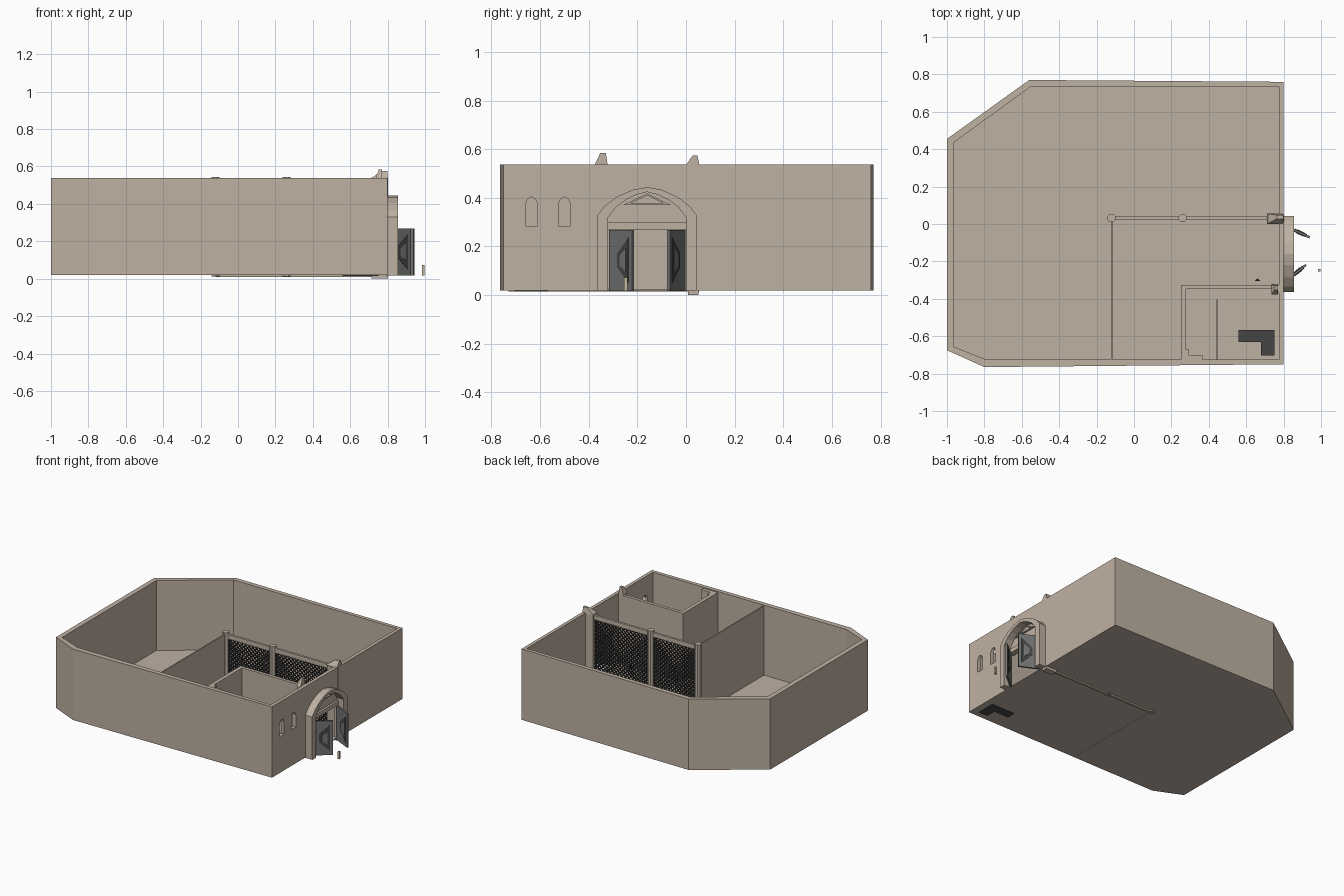
import bpy, bmesh, math
from mathutils import Matrix, Vector

if "Cube" in bpy.data.objects:
    bpy.data.objects.remove(bpy.data.objects["Cube"])

def material(name, rgb):
    m = bpy.data.materials.new(name)
    m.diffuse_color = (*rgb, 1)
    m.use_nodes = True
    m.node_tree.nodes["Principled BSDF"].inputs["Base Color"].default_value = m.diffuse_color
    return m

TAN = material("sandstone", (0.52, 0.44, 0.36))
GREY = material("door_grey", (0.17, 0.175, 0.175))
DARK = material("dark_panel", (0.06, 0.06, 0.06))
BLACK = material("lattice_black", (0.02, 0.02, 0.021))
SAND = material("pale_post", (0.55, 0.48, 0.33))

def finish(bm, name, mat):
    bmesh.ops.recalc_face_normals(bm, faces=bm.faces)
    me = bpy.data.meshes.new(name)
    bm.to_mesh(me)
    bm.free()
    me.materials.append(mat)
    ob = bpy.data.objects.new(name, me)
    bpy.context.collection.objects.link(ob)
    return ob

def place(p, axis, d):
    return (d, p[0], p[1]) if axis == 'X' else (p[0], d, p[1]) if axis == 'Y' else (p[0], p[1], d)

def prism(name, pts, axis, a, b, mat, slant=0.0):
    """Extrude a 2D outline along an axis; slant drags the raised points of the first end."""
    bm = bmesh.new()
    low = min(p[1] for p in pts)
    v0 = [bm.verts.new(place(p, axis, a + (slant if p[1] > low + 1e-4 else 0))) for p in pts]
    v1 = [bm.verts.new(place(p, axis, b)) for p in pts]
    bm.faces.new(v0)
    bm.faces.new(v1)
    for i in range(len(pts)):
        j = (i + 1) % len(pts)
        bm.faces.new((v0[i], v0[j], v1[j], v1[i]))
    return finish(bm, name, mat)

def box(name, x0, x1, y0, y1, z0, z1, mat):
    return prism(name, [(x0, y0), (x1, y0), (x1, y1), (x0, y1)], 'Z', z0, z1, mat)

def ring(name, outer, inner, axis, a, b, mat, closed=True):
    """Band between two matching outlines, extruded along an axis."""
    bm = bmesh.new()
    rows = [[bm.verts.new(place(p, axis, d)) for p in pts]
            for pts, d in ((outer, a), (outer, b), (inner, b), (inner, a))]
    n = len(outer)
    for i in range(n if closed else n - 1):
        j = (i + 1) % n
        for k in range(4):
            r, s = rows[k], rows[(k + 1) % 4]
            bm.faces.new((r[i], r[j], s[j], s[i]))
    if not closed:
        for e in (0, n - 1):
            bm.faces.new([r[e] for r in rows])
    return finish(bm, name, mat)

def cut(ob, cutter):
    mod = ob.modifiers.new("cut", 'BOOLEAN')
    mod.operation = 'DIFFERENCE'
    mod.solver = 'EXACT'
    mod.object = cutter
    bpy.context.view_layer.objects.active = ob
    bpy.ops.object.modifier_apply(modifier=mod.name)
    bpy.data.objects.remove(cutter)

# Outer wall and floor
outer = [(0.8, -0.75), (0.8, 0.76), (-0.56, 0.77), (-1, 0.455), (-1, -0.675), (-0.8, -0.765)]
inner = [(0.775, -0.725), (0.775, 0.735), (-0.55, 0.735), (-0.965, 0.435), (-0.965, -0.655), (-0.79, -0.725)]
wall = ring("outer_wall", outer, inner, 'Z', 0.02, 0.538, TAN)
prism("floor", inner, 'Z', 0.02, 0.026, TAN)

# Gate opening and arched windows
cut(wall, box("gate_cutter", 0.7, 0.9, -0.32, 0.0, 0.026, 0.27, TAN))
for yc in (-0.635, -0.5):
    pts = [(yc - 0.025, 0.285), (yc + 0.025, 0.285), (yc + 0.025, 0.375),
           (yc + 0.015, 0.396), (yc, 0.405), (yc - 0.015, 0.396), (yc - 0.025, 0.375)]
    cut(wall, prism("window_cutter", pts, 'X', 0.7, 0.9, TAN))

# Pointed gate arch
GY = -0.16
def arch(half):
    left = [(GY - d, z) for d, z in half]
    return left + [(2 * GY - y, z) for y, z in reversed(left[:-1])]
arch_out = arch([(0.203, 0.017), (0.203, 0.33), (0.175, 0.366), (0.125, 0.404), (0.06, 0.433), (0, 0.444)])
arch_in = arch([(0.16, 0.017), (0.16, 0.32), (0.13, 0.36), (0.09, 0.39), (0.045, 0.413), (0, 0.424)])
ring("gate_arch", arch_out, arch_in, 'X', 0.79, 0.855, TAN, closed=False)
box("gate_lintel", 0.79, 0.815, GY - 0.16, GY + 0.16, 0.27, 0.3, TAN)
ring("gate_pediment", [(GY - 0.1, 0.37), (GY + 0.1, 0.37), (GY, 0.418)],
     [(GY - 0.07, 0.376), (GY + 0.07, 0.376), (GY, 0.41)], 'X', 0.79, 0.812, TAN)

# Open door leaves with tapered panels on both faces
def door(name, hinge, end, mirror):
    d = Vector(end) - Vector(hinge)
    L = d.length
    m = Matrix.Translation((*hinge, 0)) @ Matrix.Rotation(math.atan2(d.y, d.x), 4, 'Z')
    parts = [box(name + "_leaf", 0, L, -0.006, 0.006, 0.018, 0.268, GREY)]
    big = [(0.38 * L, 0.115), (0.86 * L, 0.05), (0.86 * L, 0.236), (0.38 * L, 0.171)]
    small = [(0.5 * L, 0.122), (0.76 * L, 0.095), (0.76 * L, 0.191), (0.5 * L, 0.164)]
    for s in (-1, 1):
        parts.append(prism(name + "_panel", big, 'Y', s * 0.004, s * 0.009, DARK))
        parts.append(prism(name + "_panel_centre", small, 'Y', s * 0.006, s * 0.011, GREY))
    for p in parts:
        p.matrix_world = m
door("left_door", (0.805, -0.312), (0.92, -0.218), False)
door("right_door", (0.805, -0.008), (0.94, -0.072), True)

# Lattice screen: posts, rails and crossed diagonal bars
def octagon(x, y, r):
    return [(x + r * math.cos(math.pi / 4 * (i + .5)), y + r * math.sin(math.pi / 4 * (i + .5))) for i in range(8)]
SY = 0.032
for i, x in enumerate((-0.12, 0.26)):
    prism(f"screen_post_{i}", octagon(x, SY, 0.023), 'Z', 0.012, 0.545, TAN)
box("screen_top_rail", -0.12, 0.78, SY - 0.008, SY + 0.008, 0.5, 0.532, TAN)
box("screen_bottom_rail", -0.12, 0.78, SY - 0.008, SY + 0.008, 0.01, 0.035, TAN)

def lattice(name, x0, x1, z0, z1, step=0.03, w=0.013):
    bm = bmesh.new()
    W, H = x1 - x0, z1 - z0
    n = int((W + H) / step)
    for flip in (False, True):
        for k in range(1, n + 1):
            c = k * step                      # bar follows u + v = c
            ua, ub = max(0, c - H), min(W, c)
            if ub - ua < 0.01:
                continue
            h = w * 0.7
            y = SY + (0.002 if flip else -0.002)
            quad = [(ua, c - ua - h), (ub, c - ub - h), (ub, c - ub + h), (ua, c - ua + h)]
            rows = []
            for dy in (-0.002, 0.002):
                rows.append([bm.verts.new(((x1 - u) if flip else (x0 + u), y + dy,
                                           z0 + min(max(v, 0), H))) for u, v in quad])
            bm.faces.new(rows[0])
            bm.faces.new(rows[1])
            for i in range(4):
                j = (i + 1) % 4
                bm.faces.new((rows[0][i], rows[0][j], rows[1][j], rows[1][i]))
    return finish(bm, name, BLACK)
lattice("screen_lattice_inner", -0.1, 0.24, 0.03, 0.505)
lattice("screen_lattice_outer", 0.28, 0.715, 0.03, 0.505)

# Hall divider and side room walls
box("hall_divider", -0.124, -0.115, -0.73, SY, 0.016, 0.532, TAN)
box("room_side_wall", 0.25, 0.277, -0.73, -0.325, 0.021, 0.53, TAN)
box("room_back_wall", 0.25, 0.78, -0.348, -0.325, 0.021, 0.53, TAN)
prism("room_corner_pier", [(0.27, -0.73), (0.365, -0.73), (0.365, -0.7), (0.295, -0.7),
                           (0.295, -0.67), (0.27, -0.67)], 'Z', 0.021, 0.53, TAN)
box("low_partition", 0.442, 0.448, -0.728, -0.405, 0.021, 0.25, TAN)

# Gate piers with pointed caps
box("screen_end_pier", 0.715, 0.802, 0.008, 0.052, 0.0, 0.54, TAN)
prism("screen_pier_cap", [(0.0, 0.535), (0.055, 0.535), (0.047, 0.575), (0.028, 0.575)],
      'X', 0.71, 0.8, TAN, slant=0.055)
box("room_pier", 0.735, 0.778, -0.37, -0.325, 0.02, 0.537, TAN)
prism("room_pier_cap", [(-0.376, 0.535), (-0.322, 0.535), (-0.33, 0.585), (-0.352, 0.585)],
      'X', 0.735, 0.77, TAN, slant=0.018)

# Counter, floor wedge and outside post
prism("counter", [(0.56, -0.63), (0.68, -0.63), (0.68, -0.703), (0.75, -0.703), (0.75, -0.568), (0.56, -0.568)],
      'Z', 0.015, 0.14, DARK)
prism("floor_wedge", [(0.643, -0.306), (0.677, -0.306), (0.66, -0.291)], 'Z', 0.024, 0.05, BLACK)
box("outside_post", 0.984, 0.998, -0.254, -0.24, 0.018, 0.072, SAND)
